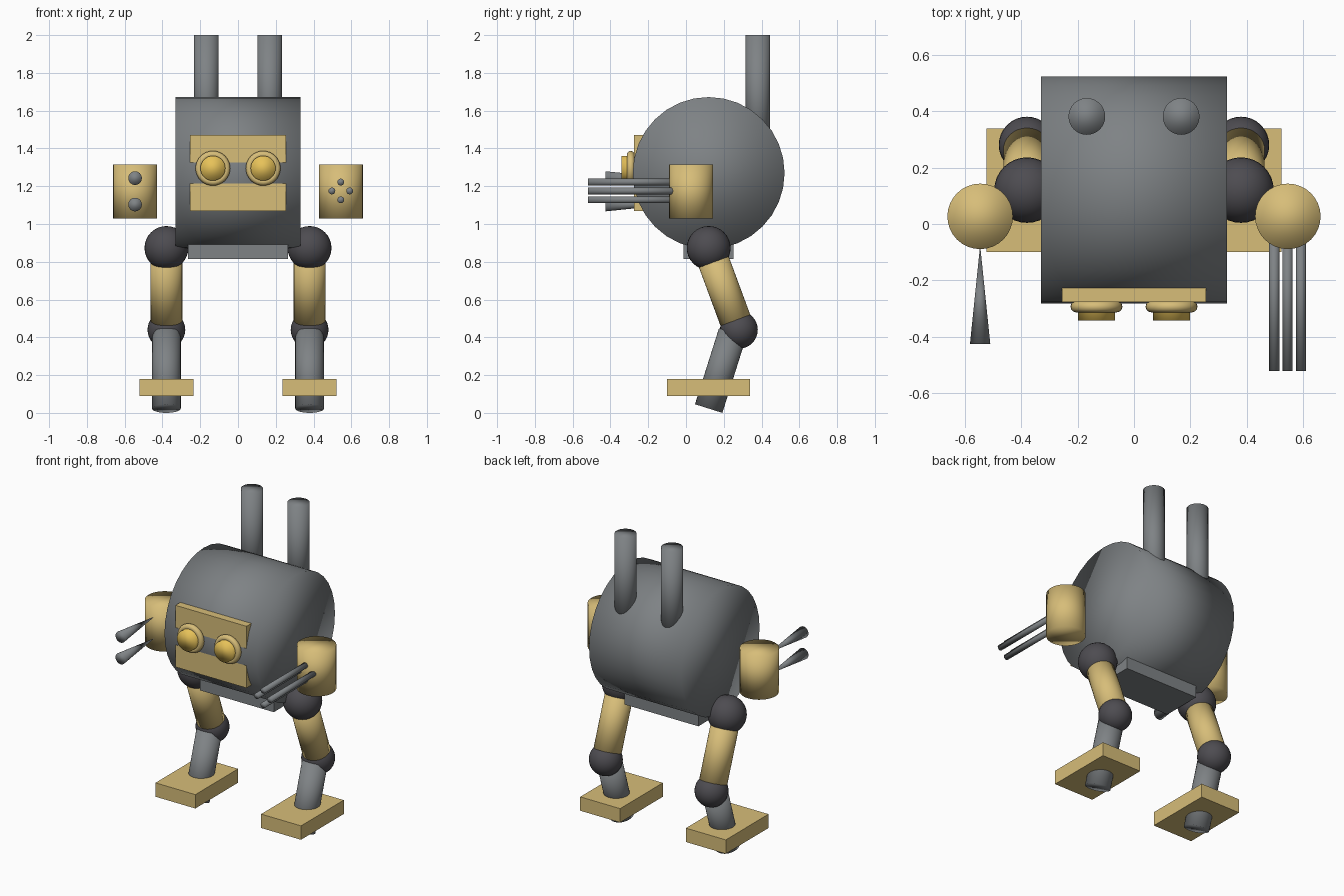
import bpy
import math
from mathutils import Vector

if "Cube" in bpy.data.objects:
    bpy.data.objects.remove(bpy.data.objects["Cube"])


def material(name, rgb):
    mat = bpy.data.materials.new(name)
    mat.diffuse_color = (*rgb, 1)
    mat.use_nodes = True
    mat.node_tree.nodes["Principled BSDF"].inputs["Base Color"].default_value = mat.diffuse_color
    return mat


STEEL = material("steel", (0.21, 0.225, 0.235))
DARK = material("dark_joint", (0.075, 0.072, 0.082))
GOLD = material("gold", (0.68, 0.51, 0.19))
AMBER = material("amber", (0.8, 0.54, 0.1))


def finish(name, mat, smooth=True):
    obj = bpy.context.object
    obj.name = name
    obj.data.materials.append(mat)
    if smooth:
        bpy.ops.object.shade_smooth()
    return obj


def rod(name, start, end, r1, mat, r2=None, sides=32):
    """Round bar, or cone, running from start to end."""
    a, b = Vector(start), Vector(end)
    bpy.ops.mesh.primitive_cone_add(
        vertices=sides, radius1=r1, radius2=r1 if r2 is None else r2,
        depth=(b - a).length, location=(a + b) / 2,
        rotation=(b - a).to_track_quat('Z', 'Y').to_euler())
    return finish(name, mat)


def box(name, low, high, mat):
    a, b = Vector(low), Vector(high)
    bpy.ops.mesh.primitive_cube_add(size=1, location=(a + b) / 2)
    bpy.context.object.scale = b - a
    bpy.ops.object.transform_apply(location=False, rotation=False, scale=True)
    return finish(name, mat, smooth=False)


def ball(name, centre, r, mat):
    bpy.ops.mesh.primitive_uv_sphere_add(segments=32, ring_count=16,
                                         radius=r, location=centre)
    return finish(name, mat)


# Drum body, pelvis block and face plate
rod("body", (-0.33, 0.12, 1.27), (0.33, 0.12, 1.27), 0.402, STEEL)
box("pelvis", (-0.265, -0.012, 0.815), (0.265, 0.252, 0.95), STEEL)
box("face_plate", (-0.255, -0.2765, 1.07), (0.255, -0.19, 1.47), GOLD)

for side, s in (("left", -1), ("right", 1)):
    # Chimney pipe on the back
    rod(f"{side}_pipe", (s * 0.167, 0.381, 1.35), (s * 0.167, 0.381, 2.0), 0.065, STEEL)

    # Eye with its rim
    rod(f"{side}_eye", (s * 0.133, -0.2, 1.295), (s * 0.133, -0.341, 1.295), 0.066, AMBER)
    bpy.ops.mesh.primitive_torus_add(
        location=(s * 0.133, -0.293, 1.295), rotation=(math.pi / 2, 0, 0),
        major_radius=0.072, minor_radius=0.02, major_segments=32, minor_segments=12)
    finish(f"{side}_eye_rim", GOLD)

    # Upright arm drum
    rod(f"{side}_arm", (s * 0.545, 0.027, 1.03), (s * 0.545, 0.027, 1.314), 0.116, GOLD)

    # Leg: hip, thigh, knee, shin and foot
    x = s * 0.379
    hip, knee = (x, 0.12, 0.873), (x, 0.28, 0.44)
    ball(f"{side}_hip", hip, 0.116, DARK)
    rod(f"{side}_thigh", hip, knee, 0.084, GOLD)
    ball(f"{side}_knee", knee, 0.1, DARK)
    rod(f"{side}_shin", (x, 0.12, 0.023), (x, 0.247, 0.425), 0.076, STEEL)
    box(f"{side}_foot", (x - 0.143, -0.1, 0.09), (x + 0.143, 0.338, 0.18), GOLD)

# Two flared nozzles on the left arm
for i, z in enumerate((1.103, 1.243)):
    rod(f"nozzle_{i + 1}", (-0.545, -0.425, z), (-0.545, -0.075, z), 0.036, STEEL, r2=0)

# Cluster of four barrels on the right arm
for i in range(4):
    a = i * math.pi / 2
    x, z = 0.544 + 0.047 * math.cos(a), 1.175 + 0.047 * math.sin(a)
    rod(f"barrel_{i + 1}", (x, -0.52, z), (x, 0.0, z), 0.018, STEEL)
